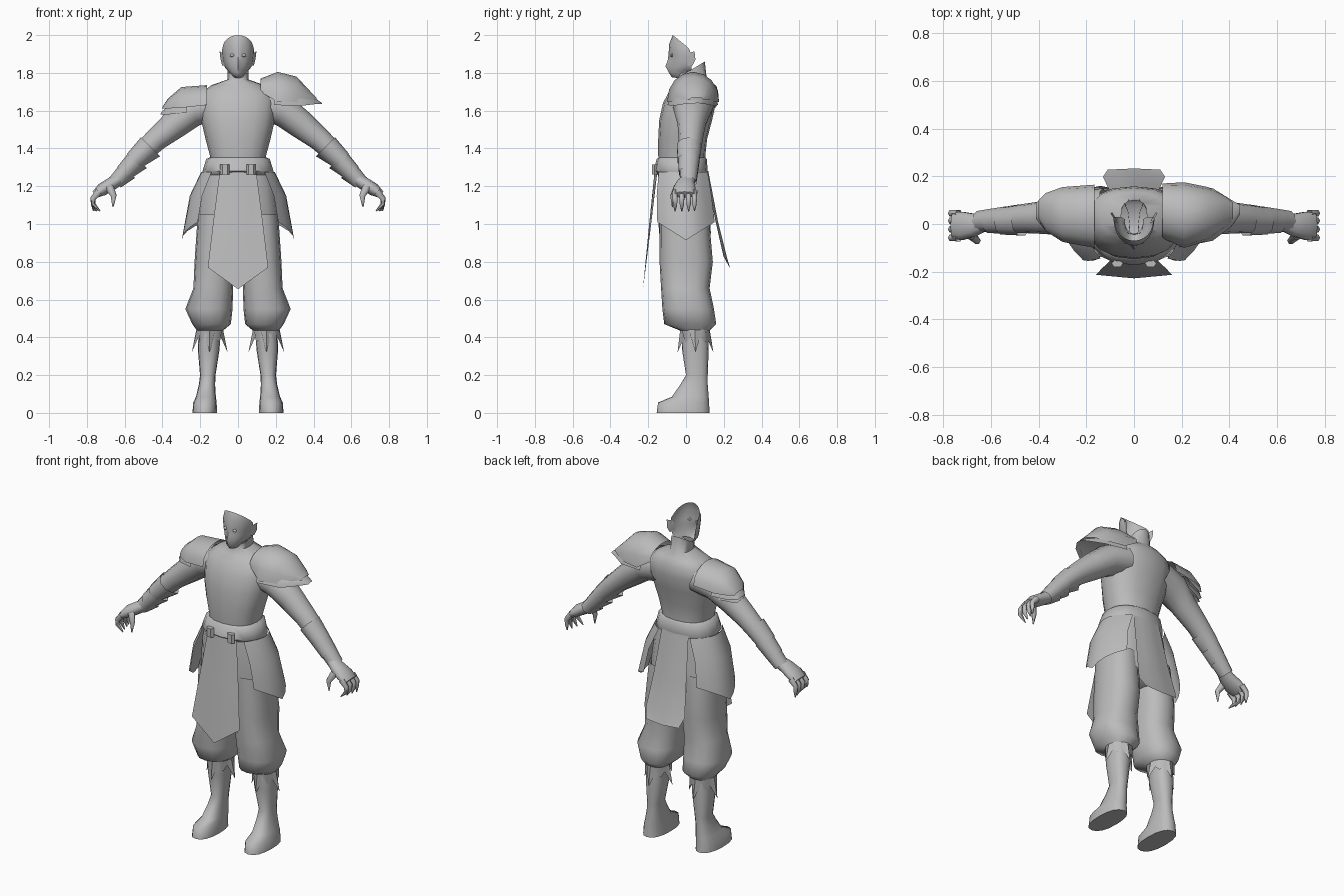
import bpy, bmesh, math
from mathutils import Vector

grey = bpy.data.materials.new("plain_grey")
grey.diffuse_color = (0.5, 0.5, 0.5, 1)


def make(name, rows, closed=True, caps=(False, False), mirror=False, angle=60):
    """Skin a list of equally long point rows into one smooth object."""
    bm = bmesh.new()
    vs = [[bm.verts.new(p) for p in r] for r in rows]
    n = len(rows[0])
    for a, b in zip(vs, vs[1:]):
        for i in range(n if closed else n - 1):
            j = (i + 1) % n
            bm.faces.new((a[i], a[j], b[j], b[i]))
    for want, row in zip(caps, (vs[0], vs[-1])):
        if want:
            bm.faces.new(row)
    bmesh.ops.remove_doubles(bm, verts=bm.verts, dist=0.0005)
    bmesh.ops.recalc_face_normals(bm, faces=bm.faces)
    me = bpy.data.meshes.new(name)
    bm.to_mesh(me)
    bm.free()
    me.materials.append(grey)
    ob = bpy.data.objects.new(name, me)
    bpy.context.collection.objects.link(ob)
    bpy.ops.object.select_all(action='DESELECT')
    ob.select_set(True)
    bpy.context.view_layer.objects.active = ob
    bpy.ops.object.shade_smooth_by_angle(angle=math.radians(angle))
    if mirror:
        mod = ob.modifiers.new("mirror", 'MIRROR')
        mod.use_mirror_merge = False
    return ob


def ring(z, cx, rx, yf, yb, n=16, power=0.85):
    """Horizontal rounded ring between y front and y back."""
    pts = []
    for i in range(n):
        a = 2 * math.pi * i / n
        c, s = math.cos(a), math.sin(a)
        c = math.copysign(abs(c) ** power, c)
        s = math.copysign(abs(s) ** power, s)
        pts.append((cx + rx * c, (yf + yb) / 2 + (yb - yf) / 2 * s, z))
    return pts


def tube(path, n=10, spike=1.0):
    """Rings across a path of (x, y, z, radius up, radius in y)."""
    rows = []
    for k, p in enumerate(path):
        d = Vector(path[min(k + 1, len(path) - 1)][:3]) - Vector(path[max(k - 1, 0)][:3])
        up = Vector((-d.z, 0, d.x)).normalized()
        if up.length < 0.1:
            up = Vector((1, 0, 0))
        row = []
        for i in range(n):
            a = 2 * math.pi * i / n
            f = spike if (i == 0 and k == len(path) - 1) else 1
            row.append(Vector(p[:3]) + up * p[3] * math.cos(a) * f
                       + Vector((0, p[4] * math.sin(a), 0)))
        rows.append(row)
    return rows


# torso with shoulders and a high open collar at the neck
torso = [ring(*r) for r in (
    (1.27, 0, .14, -.14, .105), (1.36, 0, .148, -.147, .102),
    (1.45, 0, .172, -.147, .112), (1.55, 0, .195, -.142, .138),
    (1.64, 0, .205, -.122, .158), (1.70, 0, .19, -.09, .152),
    (1.735, 0, .14, -.06, .135), (1.765, 0, .055, -.045, .11))]
torso.append([(x * 1.0, y * .95, 1.80 + max(0, y) * .57)
              for x, y, z in ring(1.8, 0, .055, -.045, .105)])
make("torso", torso)

# face shell, open at the back, with eye sockets and nose
face = []
for zf, zb, rx, yf, yb in (
        (2.0, 1.935, .08, -.07, .01), (1.95, 1.92, .086, -.09, .02),
        (1.90, 1.885, .083, -.092, .03), (1.865, 1.85, .077, -.088, .03),
        (1.835, 1.83, .07, -.09, .03), (1.80, 1.815, .056, -.09, .03),
        (1.777, 1.805, .038, -.075, .02), (1.772, 1.79, .04, -.04, .02)):
    row = []
    for c in range(-6, 7):
        a = math.radians(15 * c)
        k = 1 - math.cos(a)
        y = yf + (yb - yf) * k
        if zf == 1.90 and abs(c) in (1, 2):
            y += .010
        if c == 0:
            y -= {1.865: .009, 1.835: .019}.get(zf, 0)
        row.append((rx * math.sin(a), y, zf + (zb - zf) * k))
    face.append(row)
make("face", face, closed=False)
make("eye", [ring(1.893 + .010 * s, .031, max(.012 * math.sqrt(1 - s * s), .001),
                  -.072 - .011 * math.sqrt(1 - s * s), -.07, 8)
             for s in (-1, -.5, 0, .5, 1)], mirror=True)
make("ear", [[(.070, .005, 1.84), (.076, .005, 1.90), (.074, .02, 1.87)],
             [(.084, .035, 1.84), (.098, .045, 1.915), (.092, .05, 1.87)]],
     caps=(True, True), mirror=True)

# arms, hands and fingers
make("arm", tube([(.13, .04, 1.63, .09, .11), (.24, .035, 1.60, .085, .10),
                  (.33, .03, 1.53, .076, .075), (.43, .025, 1.45, .062, .064),
                  (.51, .02, 1.375, .055, .058), (.58, .015, 1.295, .044, .05),
                  (.645, .01, 1.225, .033, .042)], 12), mirror=True)
make("palm", tube([(.625, .01, 1.24, .033, .042), (.67, -.005, 1.212, .035, .05),
                   (.72, -.008, 1.182, .034, .062), (.758, -.008, 1.155, .02, .058)]),
     caps=(False, True), mirror=True)
for i, (y, tip) in enumerate(((-.058, .73), (-.022, .745), (.014, .755), (.045, .765))):
    make(f"finger_{i + 1}", tube([(.735, y, 1.17, .02, .017), (.768, y, 1.135, .014, .015),
                                  (.767, y, 1.105, .012, .013), (tip, y, 1.068, .003, .003)], 6),
         caps=(False, True), mirror=True)
make("thumb", tube([(.685, -.045, 1.20, .024, .02), (.658, -.07, 1.15, .016, .015),
                    (.662, -.072, 1.09, .003, .003)], 6), caps=(False, True), mirror=True)

# flared forearm cuffs
for i, (ax, az, bx, bz, r) in enumerate(((.55, 1.335, .47, 1.415, .062),
                                         (.605, 1.27, .535, 1.345, .055),
                                         (.65, 1.22, .59, 1.285, .047))):
    make(f"forearm_cuff_{i + 1}", tube([(ax, .012, az, r * .85, r * .95),
                                        (bx, .016, bz, r, r * 1.08)], 10, 1.3), mirror=True)


def pauldron(name, sections):
    """Shoulder plate of arches (x, rim z, top z, y front, y back)."""
    rows = []
    for x, zr, zt, yf, yb in sections:
        rows.append([(x, (yf + yb) / 2 - (yb - yf) / 2 * math.cos(math.pi * i / 8),
                      zr + (zt - zr) * math.sin(math.pi * i / 8) ** .9) for i in range(9)])
    make(name, rows, closed=False)


pauldron("big_shoulder_plate", ((.12, 1.70, 1.77, -.06, .17), (.21, 1.645, 1.805, -.10, .175),
                                (.31, 1.645, 1.78, -.07, .155), (.385, 1.66, 1.70, -.015, .115),
                                (.415, 1.66, 1.67, .02, .09)))
pauldron("big_shoulder_lower_plate", ((.19, 1.63, 1.72, -.098, .17), (.33, 1.625, 1.70, -.07, .15),
                                      (.41, 1.635, 1.665, -.01, .10), (.445, 1.635, 1.64, .04, .08)))
pauldron("small_shoulder_plate", ((-.165, 1.63, 1.735, -.10, .165), (-.30, 1.615, 1.725, -.075, .155),
                                  (-.37, 1.612, 1.665, -.03, .13), (-.40, 1.61, 1.62, .02, .10)))
pauldron("small_shoulder_middle_plate", ((-.27, 1.59, 1.68, -.07, .15), (-.37, 1.58, 1.63, -.03, .12),
                                         (-.41, 1.58, 1.585, .02, .09)))
pauldron("small_shoulder_lower_plate", ((-.30, 1.565, 1.64, -.055, .12), (-.37, 1.56, 1.605, -.02, .10),
                                        (-.405, 1.56, 1.565, .02, .08)))

# belt, hips and baggy trouser legs
make("belt", [ring(*r) for r in ((1.355, 0, .142, -.14, .10), (1.345, 0, .168, -.155, .11),
                                 (1.28, 0, .188, -.172, .115), (1.26, 0, .18, -.15, .11))])
make("hips", [ring(*r) for r in ((1.32, 0, .165, -.145, .10), (1.20, 0, .197, -.15, .112),
                                 (1.05, 0, .213, -.147, .125), (.95, 0, .217, -.143, .132),
                                 (.89, 0, .12, -.08, .08))], caps=(False, True))
for x in (-.07, .07):
    make("buckle", [ring(z, x, .024, -.182, -.15, 6) for z in (1.262, 1.315)],
         caps=(True, True), angle=30)
make("trouser_leg", [ring(*r) for r in (
    (1.05, .115, .098, -.14, .12), (.80, .125, .105, -.14, .142),
    (.66, .131, .105, -.132, .125), (.55, .154, .125, -.125, .148),
    (.47, .14, .102, -.115, .16), (.435, .148, .068, -.03, .125))], mirror=True)

# pointed cuff under the knee
cuff_low = []
for i in range(16):
    a = math.pi * i / 8
    tip = (1, 0, .35, 0)[i % 4]
    r = .064 + .031 * tip
    cuff_low.append((.15 + r * math.cos(a), .05 + r * math.sin(a), .40 - .08 * tip))
make("knee_cuff", [ring(.445, .15, .07, -.03, .125), cuff_low], mirror=True)

# lower leg and foot
make("shin_and_foot", [ring(*r) for r in (
    (.46, .15, .056, -.02, .115), (.34, .155, .058, -.022, .12),
    (.20, .16, .041, .0, .115), (.15, .164, .043, -.03, .115),
    (.085, .170, .053, -.075, .12), (.055, .175, .062, -.148, .122),
    (.0, .176, .065, -.155, .125))], caps=(False, True), mirror=True)


def tabard(name, rows):
    """Hanging cloth of (edge z, middle z, half width, edge y, middle y)."""
    make(name, [[(-w, ye, ze), (-w / 2, (ye + ym) / 2, (ze + zm) / 2), (0, ym, zm),
                 (w / 2, (ye + ym) / 2, (ze + zm) / 2), (w, ye, ze)]
                for ze, zm, w, ye, ym in rows], closed=False)


tabard("front_cloth", ((1.29, 1.29, .095, -.15, -.165), (1.02, 1.0, .13, -.182, -.195),
                       (.77, .655, .16, -.213, -.228)))
tabard("back_cloth", ((1.28, 1.28, .09, .105, .118), (1.02, 1.02, .11, .155, .168),
                      (.83, .83, .13, .198, .215), (.775, .768, .11, .228, .233)))

# pointed side cloths around the hips
side_rows = [[], [], []]
for i in range(9):
    t = -1 + i / 4
    q = t * t
    side_rows[0].append((.195 - (.055 if t < 0 else .09) * q, -.015 + .13 * t, 1.275))
    side_rows[1].append((.255 - (.065 if t < 0 else .10) * q, -.01 + .145 * t, 1.15))
    side_rows[2].append((.298 - (.085 if t < 0 else .12) * q, .152 * t, .915 + .095 * abs(t)))
make("side_cloth", side_rows, closed=False, mirror=True)
